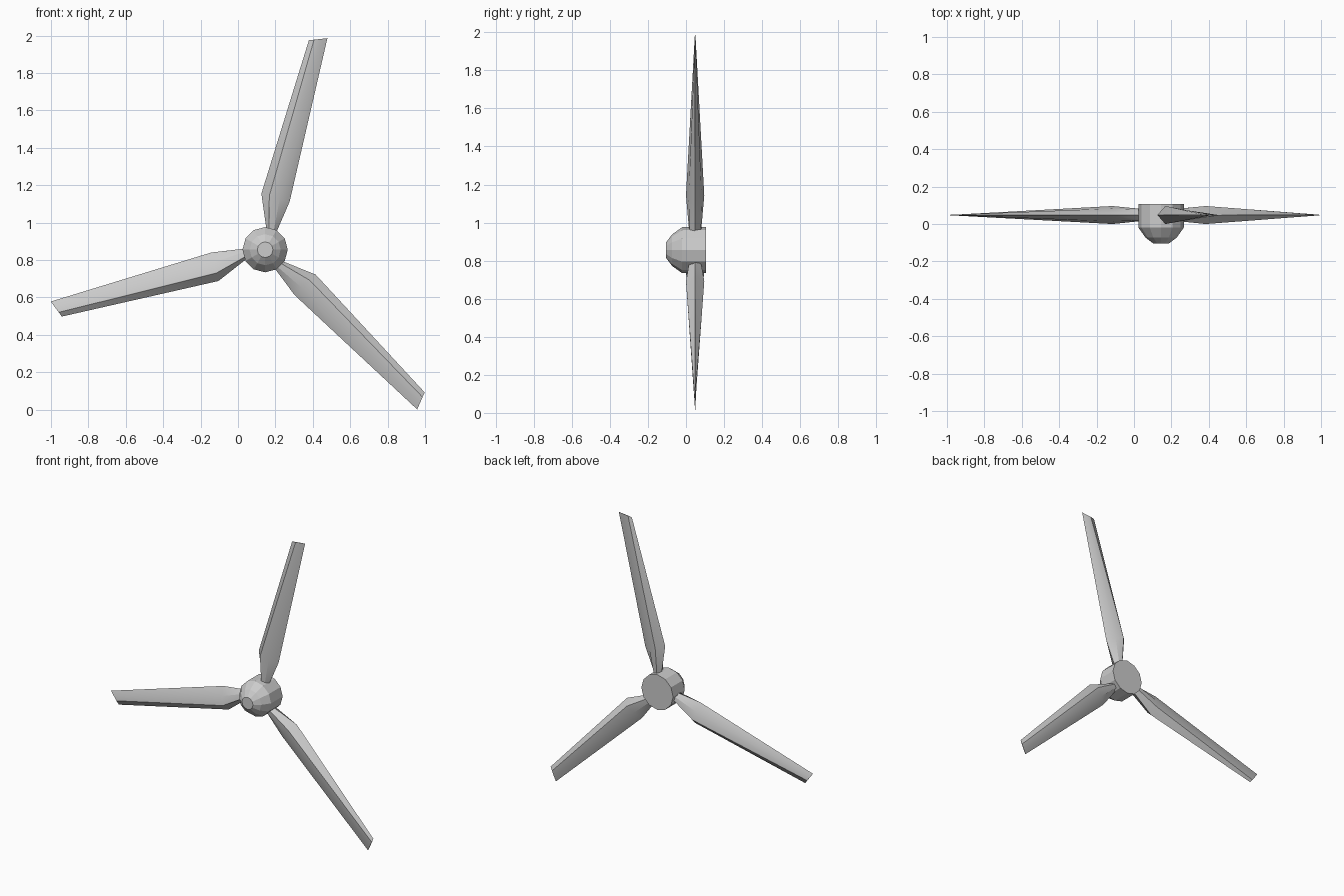
import bpy, bmesh, math
from mathutils import Matrix, Vector

if "Cube" in bpy.data.objects:
    bpy.data.objects.remove(bpy.data.objects["Cube"])

CENTRE = Vector((0.145, 0, 0.855))   # rotor axis, runs along y
MID_Y = 0.048                        # blade mid plane


def loft(name, rings, matrix, smooth=None):
    """Skin a list of equal-length rings and cap both ends."""
    bm = bmesh.new()
    vs = [[bm.verts.new(p) for p in ring] for ring in rings]
    n = len(vs[0])
    for a, b in zip(vs, vs[1:]):
        for i in range(n):
            j = (i + 1) % n
            bm.faces.new((a[i], a[j], b[j], b[i]))
    bm.faces.new(vs[0])
    bm.faces.new(vs[-1])
    bmesh.ops.recalc_face_normals(bm, faces=bm.faces)
    me = bpy.data.meshes.new(name)
    bm.to_mesh(me)
    bm.free()
    ob = bpy.data.objects.new(name, me)
    bpy.context.collection.objects.link(ob)
    ob.matrix_world = matrix
    if smooth:
        bpy.ops.object.select_all(action='DESELECT')
        ob.select_set(True)
        bpy.context.view_layer.objects.active = ob
        bpy.ops.object.shade_smooth_by_angle(angle=math.radians(smooth))
    return ob


# Hub: cylinder with a faceted rounded nose towards -y
SIDES = 12
profile = [(0.106, 0.121), (-0.02, 0.121), (-0.073, 0.083), (-0.104, 0.042)]
hub_rings = [[(r * math.cos(2 * math.pi * i / SIDES), y, r * math.sin(2 * math.pi * i / SIDES))
              for i in range(SIDES)] for y, r in profile]
loft("hub", hub_rings, Matrix.Translation(CENTRE))


# Blade section: chord from left to right edge, (chord fraction, half thickness) stations
def section(left, right, stations):
    a, b = Vector((left[0], MID_Y, left[1])), Vector((right[0], MID_Y, right[1]))
    front = [a.lerp(b, t) - Vector((0, h, 0)) for t, h in stations]
    back = [a.lerp(b, t) + Vector((0, h, 0)) for t, h in reversed(stations)]
    return [a] + front + [b] + back


blade_rings = [
    section((0.014, 0.06), (0.046, 0.06), [(0.2, 0.028), (0.75, 0.028)]),       # root
    section((-0.02, 0.30), (0.131, 0.257), [(0.28, 0.048), (0.65, 0.034)]),     # widest
    section((0.234, 1.12), (0.333, 1.131), [(0.28, 0.002), (0.65, 0.0015)]),    # tip
]

# Three blades, 120 degrees apart
for k, side in enumerate(("top", "right", "left")):
    turn = Matrix.Rotation(math.radians(120 * k), 4, 'Y')
    loft("blade_" + side, blade_rings, Matrix.Translation(CENTRE) @ turn, smooth=30)
